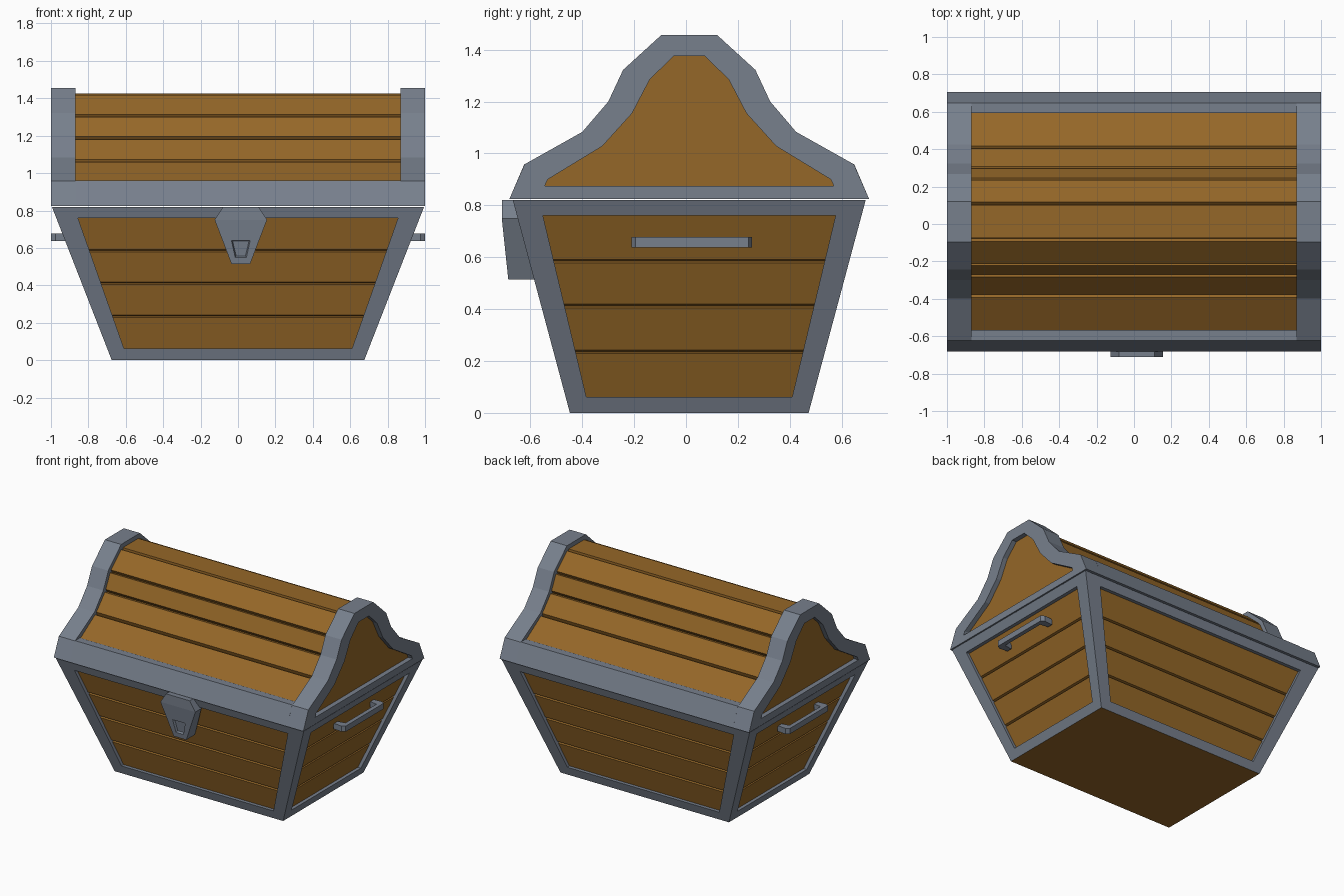
import bpy, bmesh
from mathutils import Vector

if "Cube" in bpy.data.objects:
    bpy.data.objects.remove(bpy.data.objects["Cube"])

CY = 0.0125  # depth centre of the chest


def material(name, rgb):
    m = bpy.data.materials.new(name)
    m.diffuse_color = (*rgb, 1)
    m.use_nodes = True
    m.node_tree.nodes["Principled BSDF"].inputs["Base Color"].default_value = m.diffuse_color
    return m


WOOD = material("brown_wood", (0.300, 0.135, 0.021))
STEEL = material("grey_steel", (0.185, 0.215, 0.265))


def finish(name, bm, mats):
    bmesh.ops.remove_doubles(bm, verts=bm.verts, dist=1e-5)
    bmesh.ops.recalc_face_normals(bm, faces=bm.faces)
    me = bpy.data.meshes.new(name)
    bm.to_mesh(me)
    bm.free()
    for m in mats:
        me.materials.append(m)
    ob = bpy.data.objects.new(name, me)
    bpy.context.collection.objects.link(ob)
    return ob


def face(bm, pts, mat=0):
    f = bm.faces.new([bm.verts.new(p) for p in pts])
    f.material_index = mat
    return f


def prism(name, pts, lo, hi, place, mat):
    """Extrude a 2D outline between lo and hi; place(a, b, h) gives the 3D point."""
    bm = bmesh.new()
    n = len(pts)
    for h in (lo, hi):
        face(bm, [place(a, b, h) for a, b in pts])
    for i in range(n):
        p, q = pts[i], pts[(i + 1) % n]
        face(bm, [place(*p, lo), place(*q, lo), place(*q, hi), place(*p, hi)])
    return finish(name, bm, [mat])


def along_x(y, z, x):
    return (x, y, z)


def arch(half):
    """Mirror a half outline (base to crown) into a full one, front to back."""
    return [(CY - y, z) for y, z in half] + [(CY + y, z) for y, z in reversed(half)]


# Body: tapered box, each side a steel frame around recessed grooved planks
TOP, Z0, Z1, DEPTH = 0.82, 0.062, 0.76, 0.025


def side_point(k, a, o, z):
    t = [(1, 0), (0, 1), (-1, 0), (0, -1)][k]
    n = [(0, -1), (1, 0), (0, 1), (-1, 0)][k]
    return (a * t[0] + o * n[0], a * t[1] + o * n[1] + CY, z)


bm = bmesh.new()
half_x = lambda z: 0.675 + 0.32 * z / TOP
half_y = lambda z: 0.46 + 0.22 * z / TOP
for k in range(4):
    wide, out = (half_x, half_y) if k % 2 == 0 else (half_y, half_x)
    m0, m1 = (0.09, 0.116) if k % 2 == 0 else (0.08, 0.10)
    inner = lambda z: wide(z) - m0 - (m1 - m0) * (z - Z0) / (Z1 - Z0)
    rows = [(Z0, 0), (Z0, DEPTH)]
    for g in (0.235, 0.412, 0.585):
        rows += [(g - 0.007, DEPTH), (g, DEPTH + 0.02), (g + 0.007, DEPTH)]
    rows += [(Z1, DEPTH), (Z1, 0)]
    col = {s: [side_point(k, s * inner(z), out(z) - d, z) for z, d in rows] for s in (-1, 1)}
    for i in range(len(rows) - 1):
        edge = i in (0, len(rows) - 2)
        face(bm, [col[-1][i], col[1][i], col[1][i + 1], col[-1][i + 1]], 1 if edge else 0)
    corner = {(s, z): side_point(k, s * wide(z), out(z), z) for s in (-1, 1) for z in (0, TOP)}
    for s in (-1, 1):
        face(bm, col[s], 1)
        face(bm, [corner[s, 0], corner[s, TOP], col[s][-1], col[s][0]], 1)
    for z, i in ((0, 0), (TOP, -1)):
        face(bm, [corner[-1, z], corner[1, z], col[1][i], col[-1][i]], 1)
for z, m in ((0, 0), (TOP, 1)):
    face(bm, [side_point(0, sx * half_x(z), sy * half_y(z), z)
              for sx, sy in ((-1, -1), (1, -1), (1, 1), (-1, 1))], m)
finish("chest_body", bm, [WOOD, STEEL])

# Lid planks: arched outline with a V groove at every plank joint
core = [Vector(p) for p in arch([(0.64, 0.83), (0.60, 0.938), (0.397, 1.066),
                                 (0.288, 1.188), (0.23, 1.308), (0.098, 1.425)])]
outline = [core[0]]
for a, b, c in zip(core, core[1:], core[2:]):
    u, v = (b - a).normalized(), (c - b).normalized()
    t = (u + v).normalized()
    outline += [b - u * 0.01, b + Vector((t.y, -t.x)) * 0.024, b + v * 0.01]
outline.append(core[-1])
prism("lid_planks", [tuple(p) for p in outline], -0.965, 0.965, along_x, WOOD)

# Lid end frames: steel arched rings
outer = arch([(0.693, 0.825), (0.635, 0.958), (0.412, 1.083),
              (0.312, 1.2), (0.255, 1.322), (0.108, 1.456)])
inner = arch([(0.557, 0.875), (0.545, 0.90), (0.335, 1.028),
              (0.22, 1.155), (0.152, 1.285), (0.06, 1.375)])
for s, side in ((-1, "left"), (1, "right")):
    bm = bmesh.new()
    for i in range(len(outer)):
        j = (i + 1) % len(outer)
        loops = [(outer, 0.87), (outer, 1.0), (inner, 1.0), (inner, 0.87)]
        for (p, x), (q, w) in zip(loops, loops[1:] + loops[:1]):
            face(bm, [(s * x, *p[i]), (s * x, *p[j]), (s * w, *q[j]), (s * w, *q[i])])
    finish("lid_frame_" + side, bm, [STEEL])

# Lid rails along the front and back
for s, side in ((-1, "front"), (1, "back")):
    rail = [(CY + s * y, z) for y, z in ((0.693, 0.825), (0.635, 0.96), (0.58, 0.96), (0.58, 0.825))]
    prism("lid_rail_" + side, rail, -0.87, 0.87, along_x, STEEL)

# Side handles: flat brackets with short legs
bracket = [(0.91, -0.205), (0.975, -0.21), (1.0, -0.195), (1.0, 0.24), (0.975, 0.255), (0.91, 0.25),
           (0.91, 0.21), (0.97, 0.2), (0.97, -0.155), (0.91, -0.165)]
for s, side in ((-1, "left"), (1, "right")):
    prism("handle_" + side, bracket, 0.637, 0.678, lambda x, y, z, s=s: (s * x, y, z), STEEL)

# Latch: tapered shield with a recessed keyhole
LX = 0.015
rows = [(0.82, 0.095, -0.71, -0.65), (0.75, 0.14, -0.71, -0.64), (0.515, 0.05, -0.685, -0.585)]
rings = [[(LX - w, f, z), (LX + w, f, z), (LX + w, b, z), (LX - w, b, z)] for z, w, f, b in rows]
bm = bmesh.new()
face(bm, rings[0])
face(bm, rings[-1])
for r, q in zip(rings, rings[1:]):
    for i in range(4):
        j = (i + 1) % 4
        f = face(bm, [r[i], r[j], q[j], q[i]])
        if i == 0:
            plate = f
bmesh.ops.remove_doubles(bm, verts=bm.verts, dist=1e-5)
bmesh.ops.recalc_face_normals(bm, faces=bm.faces)
bmesh.ops.inset_individual(bm, faces=[plate], thickness=0.02)
mid = plate.calc_center_median()
for v in plate.verts:
    z, w = (0.64, 0.05) if v.co.z > mid.z else (0.55, 0.03)
    v.co = (LX + (w if v.co.x > LX else -w), -0.71 + 0.025 * (0.75 - z) / 0.235, z)
bm.normal_update()
bmesh.ops.inset_individual(bm, faces=[plate], thickness=0.008, depth=-0.015)
finish("latch", bm, [STEEL])
